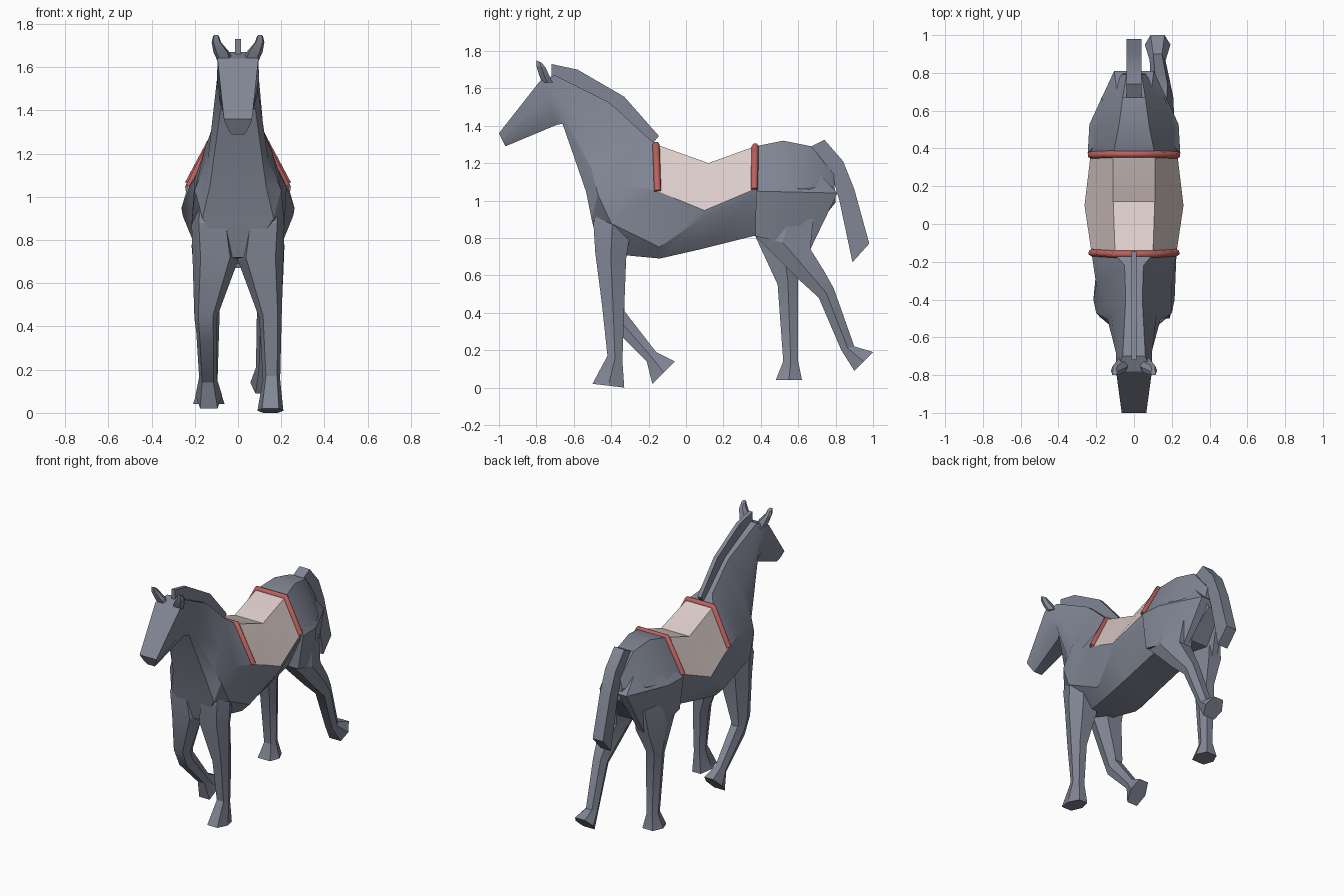
import bpy, bmesh, math
from mathutils import Vector

old = bpy.data.objects.get("Cube")
if old:
    bpy.data.objects.remove(old)


def make_material(name, rgb):
    mat = bpy.data.materials.new(name)
    mat.use_nodes = True
    mat.diffuse_color = (*rgb, 1)
    mat.node_tree.nodes["Principled BSDF"].inputs["Base Color"].default_value = (*rgb, 1)
    return mat


coat = make_material("slate grey coat", (.22, .24, .30))
cloth = make_material("pale rose cloth", (.71, .60, .58))
trim = make_material("red trim", (.50, .12, .11))


def section(start, end, profile, centre=0):
    """Closed ring around the line start-end in the y-z plane;
    profile holds (fraction along the line, half width)."""
    a, b = Vector((centre, *start)), Vector((centre, *end))
    right = [a.lerp(b, t) + Vector((w, 0, 0)) for t, w in profile]
    left = [a.lerp(b, t) - Vector((w, 0, 0)) for t, w in reversed(profile)]
    return right + left


def loft(name, rings, materials=(coat,), paint=None):
    """Skin the rings; paint(ring, side) gives the material index."""
    bm = bmesh.new()
    rows = [[bm.verts.new(p) for p in ring] for ring in rings]
    count = len(rows[0])
    for r, (low, high) in enumerate(zip(rows, rows[1:])):
        for s in range(count):
            n = (s + 1) % count
            face = bm.faces.new((low[s], low[n], high[n], high[s]))
            if paint:
                face.material_index = paint(r, s)
    bm.faces.new(rows[0])
    bm.faces.new(rows[-1])
    bmesh.ops.recalc_face_normals(bm, faces=bm.faces)
    mesh = bpy.data.meshes.new(name)
    bm.to_mesh(mesh)
    bm.free()
    for mat in materials:
        mesh.materials.append(mat)
    obj = bpy.data.objects.new(name, mesh)
    bpy.context.collection.objects.link(obj)
    bpy.ops.object.select_all(action='DESELECT')
    obj.select_set(True)
    bpy.context.view_layer.objects.active = obj
    bpy.ops.object.shade_smooth_by_angle(angle=math.radians(25))


# Body from rump to muzzle: top point, bottom point, top half width,
# widest (fraction, width), lower flank (fraction, width), bottom half width
body_rows = [
    ((.79, 1.14), (.80, .99), .04, (.4, .06), (.7, .06), .04),
    ((.67, 1.29), (.65, .80), .06, (.45, .165), (.75, .14), .08),
    ((.52, 1.32), (.52, .80), .08, (.5, .225), (.75, .2), .10),
    ((.37, 1.29), (.36, .81), .11, (.48, .23), (.55, .225), .13),
    ((.12, 1.20), (.08, .74), .11, (.55, .262), (.63, .255), .13),
    ((-.16, 1.30), (-.14, .69), .10, (.41, .225), (.9, .19), .13),
    ((-.22, 1.35), (-.46, .72), .05, (.42, .2), (.75, .215), .05),
    ((-.36, 1.48), (-.505, .90), .045, (.45, .155), (.77, .2), .165),
    ((-.42, 1.53), (-.535, 1.05), .045, (.5, .12), (.75, .14), .13),
    ((-.70, 1.67), (-.66, 1.41), .06, (.4, .095), (.7, .095), .08),
    ((-.78, 1.64), (-.69, 1.405), .095, (.4, .097), (.7, .09), .06),
    ((-1.0, 1.36), (-.965, 1.29), .065, (.4, .055), (.7, .045), .03),
]
body_rings = [section(top, low, [(0, wt), mid, flank, (1, wb)])
              for top, low, wt, mid, flank, wb in body_rows]
# The cloth covers the top and upper flanks between the trim bands
CLOTH_RINGS, CLOTH_SIDES = (3, 4), (0, 6, 7)
loft("body", body_rings, (coat, cloth),
     lambda r, s: int(r in CLOTH_RINGS and s in CLOTH_SIDES))

# Trim bands along the front and rear edges of the cloth
for name, index in (("rear_trim", 3), ("front_trim", 5)):
    ring = body_rings[index]
    path = [ring[1], ring[0], ring[-1], ring[-2]]
    curve = bpy.data.curves.new(name, 'CURVE')
    curve.dimensions = '3D'
    curve.bevel_depth = .019
    curve.bevel_resolution = 1
    curve.use_fill_caps = True
    spline = curve.splines.new('POLY')
    spline.points.add(len(path) - 1)
    for point, co in zip(spline.points, path):
        point.co = (*co, 1)
    curve.materials.append(trim)
    bpy.context.collection.objects.link(bpy.data.objects.new(name, curve))


HEX = ((0, .65), (.5, 1), (1, .55))
WEDGE = ((0, 1), (.35, .95), (1, .2))
BOX = ((0, 1), (1, 1))


def limb(name, rows, side=1, shape=HEX):
    """Loft rows of (front point, back point, centre x, half width)."""
    loft(name, [section(a, b, [(t, w * half) for t, w in shape], side * cx)
                for a, b, cx, half in rows])


# Haunches and ears, mirrored
for label, side in (("left", 1), ("right", -1)):
    limb("haunch_" + label, [
        ((.46, 1.15), (.68, 1.18), .07, .09),
        ((.375, 1.05), (.81, 1.04), .07, .175),
        ((.37, .81), (.665, .74), .12, .09),
    ], side, WEDGE)
    limb("ear_" + label, [
        ((-.77, 1.63), (-.71, 1.63), .06, .035),
        ((-.785, 1.67), (-.73, 1.665), .075, .038),
        ((-.80, 1.72), (-.75, 1.71), .1, .022),
        ((-.80, 1.75), (-.77, 1.735), .102, .014),
    ], side)

# Legs: shared upper parts, then one pose for each side
shoulder = [
    ((-.43, 1.04), (-.28, 1.04), .13, .06),
    ((-.495, .88), (-.29, .88), .12, .095),
    ((-.485, .72), (-.32, .69), .105, .105),
    ((-.45, .45), (-.33, .43), .15, .052),
]
thigh = [
    ((.42, .92), (.68, .90), .11, .08),
    ((.37, .81), (.665, .74), .125, .09),
]
limb("front_leg_left", shoulder + [
    ((-.42, .17), (-.34, .14), .155, .04),
    ((-.50, .02), (-.33, 0), .15, .06),
])
limb("front_leg_right", shoulder + [
    ((-.40, .33), (-.33, .41), .145, .048),
    ((-.21, .14), (-.16, .19), .14, .04),
    ((-.18, .02), (-.06, .14), .135, .062),
], -1)
limb("hind_leg_left", thigh + [
    ((.60, .58), (.74, .62), .14, .068),
    ((.71, .48), (.79, .53), .14, .052),
    ((.83, .20), (.90, .22), .125, .042),
    ((.90, .09), (1.0, .19), .125, .068),
])
limb("hind_leg_right", thigh + [
    ((.49, .55), (.60, .58), .14, .058),
    ((.52, .14), (.60, .14), .135, .04),
    ((.48, .04), (.62, .04), .135, .073),
], -1)

# Mane and tail
limb("mane", [
    ((-.72, 1.64), (-.72, 1.73), 0, .014),
    ((-.60, 1.60), (-.58, 1.70), 0, .014),
    ((-.38, 1.47), (-.33, 1.555), 0, .014),
    ((-.19, 1.29), (-.145, 1.345), 0, .014),
], shape=BOX)
limb("tail", [
    ((.66, 1.24), (.67, 1.29), 0, .04),
    ((.72, 1.22), (.74, 1.325), 0, .04),
    ((.77, 1.17), (.84, 1.21), 0, .04),
    ((.82, 1.00), (.90, 1.06), 0, .04),
    ((.89, .67), (.98, .77), 0, .04),
], shape=BOX)
